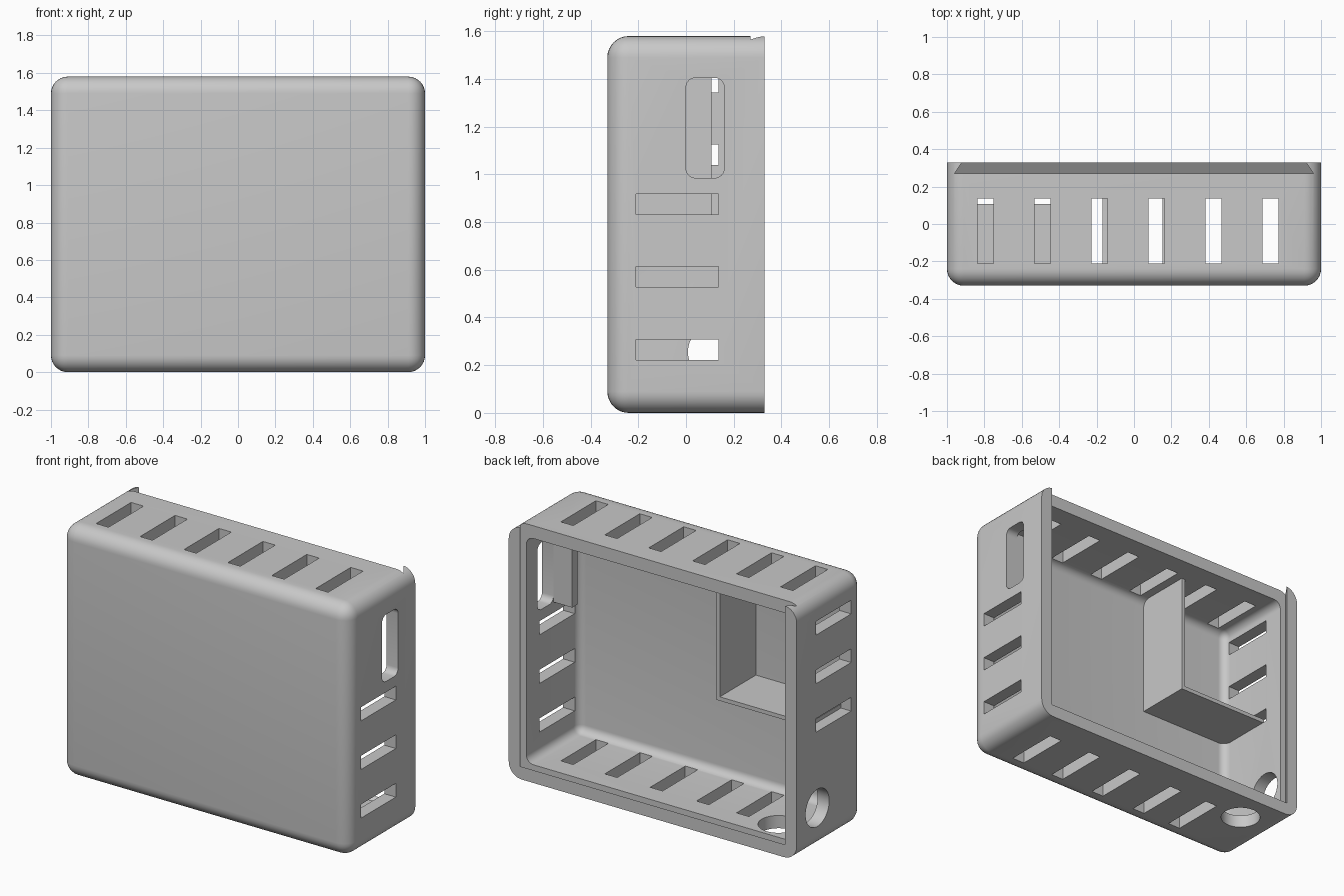
import bpy, bmesh, math
from mathutils import Matrix

if "Cube" in bpy.data.objects:
    bpy.data.objects.remove(bpy.data.objects["Cube"])

H, D = 1.58, 0.33        # height, half depth
WALL = 0.08
RAIL = 0.27              # depth where the lid groove starts

grey = bpy.data.materials.new("light_grey")
grey.use_nodes = True
grey.diffuse_color = (0.58, 0.58, 0.58, 1)
grey.node_tree.nodes["Principled BSDF"].inputs["Base Color"].default_value = grey.diffuse_color


def add_box(bm, x, y, z):
    """Box given as (min, max) on each axis."""
    size = [b - a for a, b in (x, y, z)]
    mid = [(a + b) / 2 for a, b in (x, y, z)]
    m = Matrix.Translation(mid) @ Matrix.Diagonal((*size, 1))
    return bmesh.ops.create_cube(bm, size=1, matrix=m)["verts"]


def finish(bm, name):
    bmesh.ops.recalc_face_normals(bm, faces=bm.faces)
    mesh = bpy.data.meshes.new(name)
    bm.to_mesh(mesh)
    bm.free()
    mesh.materials.append(grey)
    obj = bpy.data.objects.new(name, mesh)
    bpy.context.collection.objects.link(obj)
    return obj


def open_shell(name, x, y, z, radius):
    """Box rounded everywhere except around its back face."""
    bm = bmesh.new()
    add_box(bm, x, y, z)
    edges = [e for e in bm.edges if min(v.co.y for v in e.verts) < y[1] - 0.01]
    bmesh.ops.bevel(bm, geom=edges, offset=radius, segments=8, profile=0.5,
                    affect='EDGES', clamp_overlap=True)
    return finish(bm, name)


def cut(target, cutter):
    cutter.hide_render = True
    mod = target.modifiers.new("cut", 'BOOLEAN')
    mod.operation = 'DIFFERENCE'
    mod.solver = 'EXACT'
    mod.object = cutter
    bpy.ops.object.select_all(action='DESELECT')
    bpy.context.view_layer.objects.active = target
    target.select_set(True)
    bpy.ops.object.modifier_apply(modifier=mod.name)
    bpy.data.objects.remove(cutter)


# Hollow case
case = open_shell("case", (-1, 1), (-D, D), (0, H), 0.09)
cut(case, open_shell("cavity", (-1 + WALL, 1 - WALL), (-D + WALL, D + 0.2),
                     (WALL, H - WALL), 0.05))

# Dovetail groove for a sliding lid, open at the top
bm = bmesh.new()
back = D + 0.03
shift = (back - RAIL) * 0.04 / (D - RAIL)
for v in add_box(bm, (-0.96, 0.96), (RAIL, back), (0.04, H + 0.2)):
    if v.co.y > D:
        v.co.x -= math.copysign(shift, v.co.x)
        if v.co.z < 1:
            v.co.z += shift
cut(case, finish(bm, "lid_groove"))

# Vent slots and cable holes
bm = bmesh.new()
slot_y = (-0.21, 0.137)
half = 0.043
for i in range(6):
    x = -0.795 + 0.305 * i
    add_box(bm, (x - half, x + half), slot_y, (H - 0.12, H + 0.1))
for x in (0.73, 0.425, 0.11, -0.212, -0.49):
    add_box(bm, (x - half, x + half), slot_y, (-0.1, 0.12))
for i in range(3):
    z = 0.265 + 0.305 * i
    add_box(bm, (0.88, 1.1), slot_y, (z - half, z + half))
    z = 0.777 + 0.305 * i
    add_box(bm, (-1.1, -0.88), slot_y, (z - half, z + half))
for place in (Matrix.Translation((-0.73, 0.125, 0)),
              Matrix.Translation((-1, 0.125, 0.255)) @ Matrix.Rotation(math.pi / 2, 4, 'Y')):
    bmesh.ops.create_cone(bm, cap_ends=True, segments=48, radius1=0.117,
                          radius2=0.117, depth=0.2, matrix=place)
cut(case, finish(bm, "vents"))

# Rounded window on the left wall
bm = bmesh.new()
add_box(bm, (0.88, 1.1), (0, 0.16), (0.985, 1.405))
sides = [e for e in bm.edges if abs(e.verts[0].co.x - e.verts[1].co.x) > 0.1]
bmesh.ops.bevel(bm, geom=sides, offset=0.04, segments=6, profile=0.5, affect='EDGES')
cut(case, finish(bm, "window"))

case.select_set(True)
bpy.context.view_layer.objects.active = case
bpy.ops.object.shade_smooth_by_angle(angle=math.radians(30))


# Inner compartment in the upper right corner
def plate(name, x, y, z):
    bm = bmesh.new()
    add_box(bm, x, y, z)
    return finish(bm, name)


inner_y = (-D + WALL - 0.01, 0.107)
plate("compartment_wall", (-0.31, -0.285), inner_y, (0.735, H - WALL + 0.01))
plate("compartment_floor", (-1 + WALL - 0.01, -0.31), inner_y, (0.735, 0.76))

# Small backing plate beside the window
plate("window_backing", (0.79, 1 - WALL + 0.01), (-0.05, 0), (0.985, 1.41))
